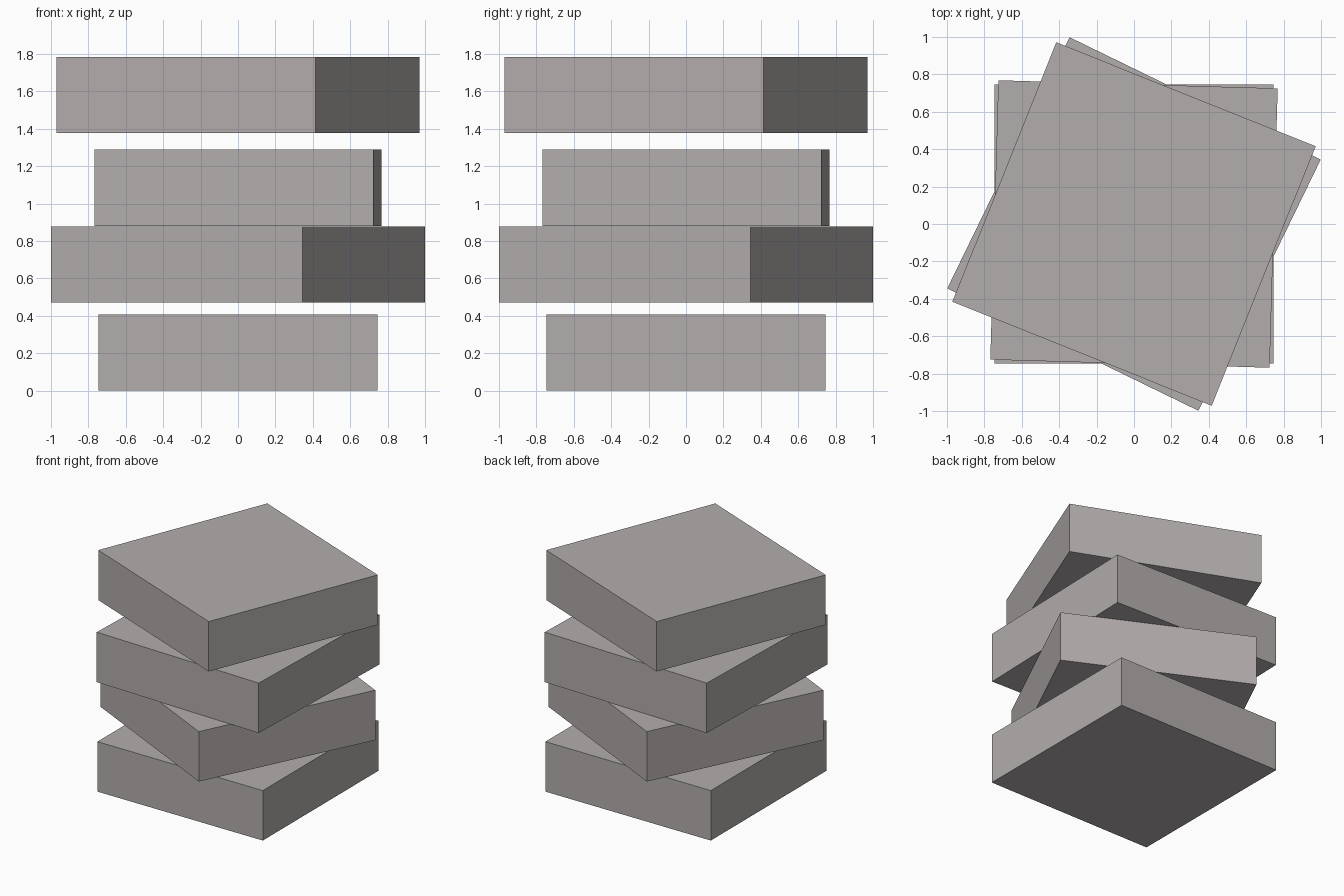
import bpy
import math

if "Cube" in bpy.data.objects:
    bpy.data.objects.remove(bpy.data.objects["Cube"])

SIDE = 1.494
HEIGHT = 0.408

stone = bpy.data.materials.new("warm grey")
stone.diffuse_color = (0.45, 0.42, 0.415, 1.0)
stone.use_nodes = True
stone.node_tree.nodes["Principled BSDF"].inputs["Base Color"].default_value = stone.diffuse_color


def slab(name, bottom, turn):
    """Square slab resting at height bottom, turned about z in degrees."""
    bpy.ops.mesh.primitive_cube_add(size=1, location=(0, 0, bottom + HEIGHT / 2),
                                    rotation=(0, 0, math.radians(turn)))
    ob = bpy.context.object
    ob.name = name
    ob.scale = (SIDE, SIDE, HEIGHT)
    ob.data.materials.append(stone)


# Stack of twisted slabs, from the ground up
slab("bottom_slab", 0.0, 0)
slab("lower_middle_slab", 0.47, -25.95)
slab("upper_middle_slab", 0.88, -1.65)
slab("top_slab", 1.377, -21.85)
